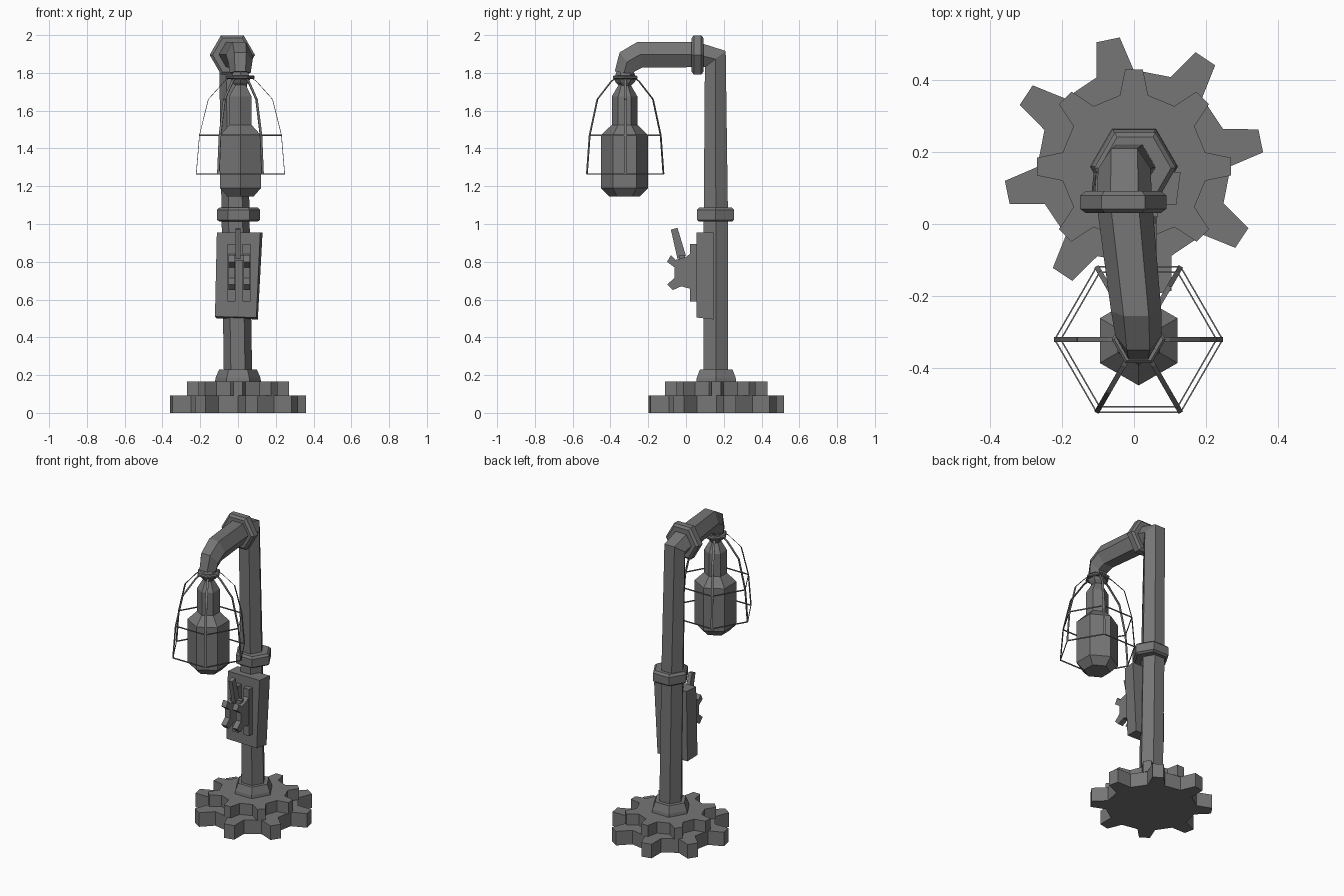
import bpy, bmesh
from math import sin, cos, radians, pi
from mathutils import Vector

if "Cube" in bpy.data.objects:
    bpy.data.objects.remove(bpy.data.objects["Cube"])

grey = bpy.data.materials.new("dark_grey_metal")
grey.diffuse_color = (0.18, 0.18, 0.18, 1)
grey.use_nodes = True
grey.node_tree.nodes["Principled BSDF"].inputs["Base Color"].default_value = grey.diffuse_color


def finish(name, bm):
    bmesh.ops.recalc_face_normals(bm, faces=bm.faces)
    me = bpy.data.meshes.new(name)
    bm.to_mesh(me)
    bm.free()
    me.materials.append(grey)
    ob = bpy.data.objects.new(name, me)
    bpy.context.collection.objects.link(ob)
    return ob


def loft(name, loops, closed=False):
    """Skin equal-length loops of points; cap the ends unless closed."""
    bm = bmesh.new()
    rings = [[bm.verts.new(p) for p in lp] for lp in loops]
    n = len(rings[0])
    pairs = list(zip(rings, rings[1:]))
    if closed:
        pairs.append((rings[-1], rings[0]))
    else:
        bm.faces.new(rings[0])
        bm.faces.new(rings[-1])
    for a, b in pairs:
        for i in range(n):
            j = (i + 1) % n
            bm.faces.new((a[i], a[j], b[j], b[i]))
    return finish(name, bm)


def hexagon(cx, cy, cz, tilt=0, rx=0.1, half=None, turn=0):
    """Hexagon spanned by x and a direction tilted from y towards z."""
    half = rx * 0.866 if half is None else half
    t = radians(tilt)
    out = []
    for i in range(6):
        a = i * pi / 3 + radians(turn)
        u, v = rx * cos(a), half / 0.866 * sin(a)
        out.append((cx + u, cy + v * cos(t), cz + v * sin(t)))
    return out


def lathe(name, cx, cy, profile, turn=0):
    return loft(name, [hexagon(cx, cy, z, 0, r, None, turn) for r, z in profile])


def gear(name, r, z0, z1, start):
    """Eight tapered teeth on a sixteen-sided disc."""
    pts = []
    for i in range(8):
        for da, rr in ((-11.25, 0.745), (-5.2, 1), (5.2, 1), (11.25, 0.745)):
            a = radians(start + i * 45 + da)
            pts.append((r * rr * cos(a), PY + r * rr * sin(a)))
    return loft(name, [[(x, y, z) for x, y in pts] for z in (z0, z1)])


def side_plate(name, pts, x0, x1):
    """Extrude a (y, z) outline along x."""
    return loft(name, [[(x, y, z) for y, z in pts] for x in (x0, x1)])


def strip(name, a, b, side, w, t):
    """Thin flat bar from a to b, w wide along side."""
    a, b, s = Vector(a), Vector(b), Vector(side).normalized()
    n = (b - a).cross(s).normalized() * t / 2
    s = s * w / 2
    return loft(name, [[p + s + n, p - s + n, p - s - n, p + s - n] for p in (a, b)])


PY = 0.16                  # post axis
LX, LY = 0.013, -0.322     # lamp axis

# Gear base
gear("base_gear_large", 0.362, 0, 0.092, 11.5)
gear("base_gear_small", 0.272, 0.09, 0.165, 0)
lathe("post_foot", 0, PY, [(0.122, 0.163), (0.119, 0.185), (0.1, 0.23)])

# Post and overhanging arm as one bent hexagonal pipe
pipe = [
    (0, 0.158, 0.2, 0, 0.075, 0.065),
    (-0.013, 0.158, 1.05, 0, 0.074, 0.064),
    (-0.027, 0.155, 1.873, 38, 0.073, 0.07),
    (-0.027, 0.06, 1.897, 90, 0.078, 0.067),
    (0.006, -0.243, 1.897, 101, 0.07, 0.069),
    (0.012, -0.312, 1.858, 128, 0.064, 0.064),
    (0.012, -0.328, 1.80, 171, 0.055, 0.05),
]
loft("post_and_arm", [hexagon(*p) for p in pipe])

# Pipe collars
lathe("post_collar", 0.003, 0.156, [(0.1, 1.012), (0.114, 1.022), (0.114, 1.075), (0.1, 1.088)])
loft("arm_collar", [hexagon(-0.03, y, 1.895, 90, r)
                    for y, r in ((0.03, 0.104), (0.042, 0.12), (0.08, 0.12), (0.092, 0.104))])

# Lamp holder and bulb
lathe("lamp_socket", LX, LY, [(0.045, 1.81), (0.058, 1.765), (0.05, 1.75), (0.028, 1.728)], 30)
lathe("bulb", LX, LY - 0.003, [(0.03, 1.74), (0.068, 1.675), (0.068, 1.525), (0.125, 1.47),
                               (0.125, 1.19), (0.08, 1.145)], 30)

# Wire cage
lathe("cage_ring", LX, LY, [(0.068, 1.767), (0.075, 1.772), (0.075, 1.781), (0.068, 1.787)])
ribs = [(0.055, 1.775), (0.17, 1.66), (0.217, 1.47), (0.234, 1.265)]
ribs.insert(1, (0.085, 1.755))


def cage_point(i, r, z):
    a = i * pi / 3
    return (LX + r * cos(a), LY + r * sin(a), z)


for i in range(6):
    a = i * pi / 3
    tangent = (-sin(a), cos(a), 0)
    for (r0, z0), (r1, z1) in zip(ribs, ribs[1:]):
        strip("cage_rib", cage_point(i, r0, z0), cage_point(i, r1, z1), tangent, 0.014, 0.003)
    for r, z in ribs[3:]:
        strip("cage_hoop", cage_point(i, r, z), cage_point(i + 1, r, z), (0, 0, 1), 0.007, 0.004)

# Switch box, slightly skewed
front = [(-0.112, 0.055, 0.955), (0.118, 0.055, 0.955), (0.097, 0.055, 0.505), (-0.122, 0.055, 0.51)]
back = [(-0.105, 0.145, 0.955), (0.13, 0.145, 0.955), (0.105, 0.145, 0.495), (-0.112, 0.145, 0.5)]
loft("switch_box", [front, back])

# Knife switches on two rails
toothed = [(0.03, 0.85), (0, 0.825), (-0.055, 0.81), (-0.08, 0.835), (-0.1, 0.80), (-0.06, 0.77),
           (-0.06, 0.715), (-0.1, 0.68), (-0.07, 0.65), (-0.025, 0.67), (0.03, 0.655)]
rail = [(0.06, 0.895), (0.02, 0.895), (0.02, 0.59), (0.06, 0.59)]
for x in (-0.034, 0.046):
    side_plate("switch_rail", rail, x - 0.021, x + 0.021)
    side_plate("switch_clip", toothed, x - 0.017, x + 0.017)
lever = [(-0.08, 0.97), (-0.045, 0.98), (0, 0.83), (-0.045, 0.815)]
side_plate("switch_lever", lever, -0.013, 0.013)
side_plate("lever_axle", [(-0.035, 0.835), (-0.005, 0.835), (-0.005, 0.805), (-0.035, 0.805)], -0.03, 0.045)
